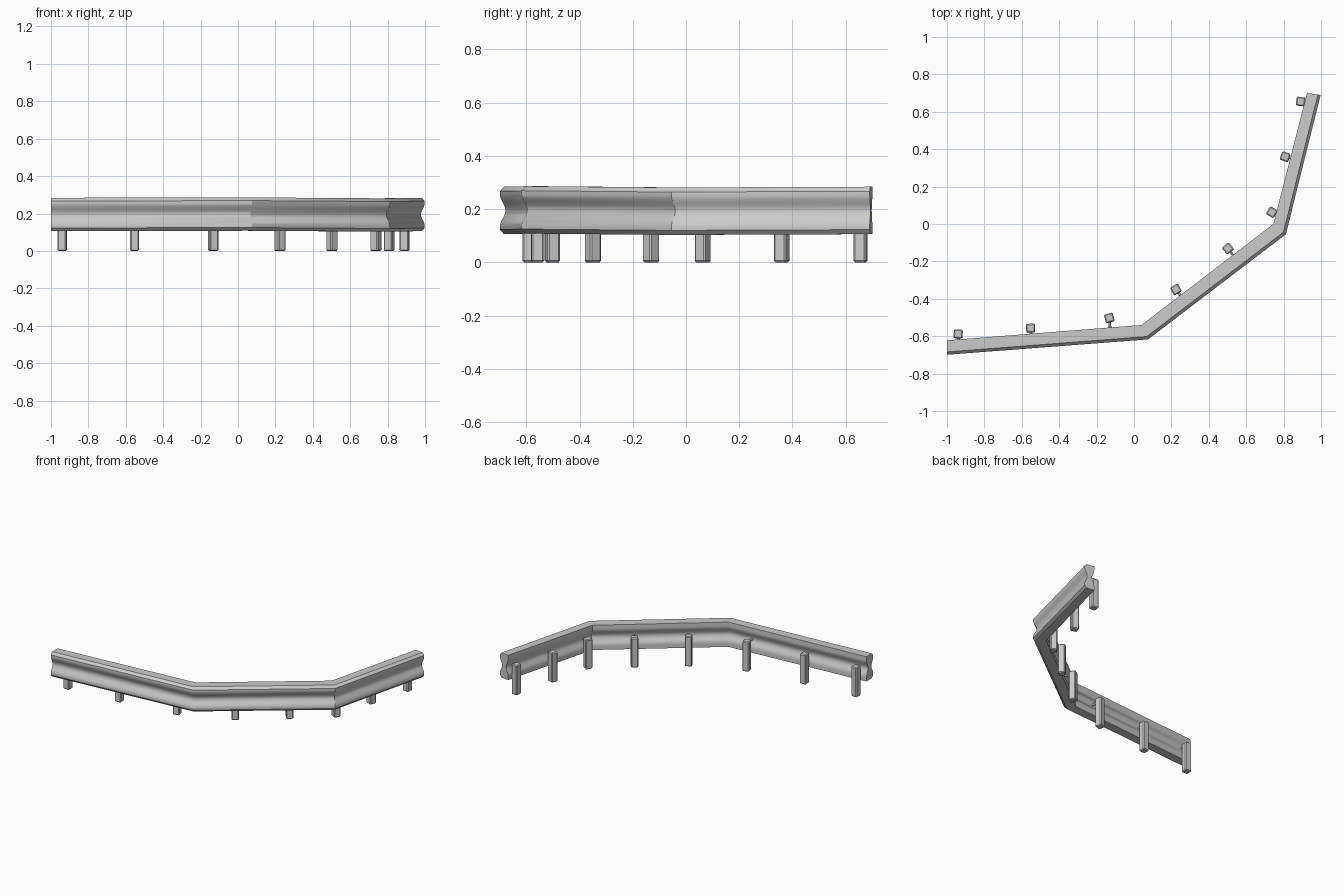
import bpy, bmesh, math
from mathutils import Vector

if "Cube" in bpy.data.objects:
    bpy.data.objects.remove(bpy.data.objects["Cube"])

# Front and back edge of the rail in plan, with slight height drift
FRONT = [Vector(p) for p in [(-1, -.699), (.075, -.617), (.812, -.055), (.998, .69)]]
BACK = [Vector(p) for p in [(-1, -.622), (.04, -.54), (.745, .0), (.925, .70)]]
DRIFT = [0, .002, -.003, 0]
MID_Z, HALF = .195, .089


def finish(bm, name):
    bmesh.ops.recalc_face_normals(bm, faces=bm.faces)
    me = bpy.data.meshes.new(name)
    bm.to_mesh(me)
    bm.free()
    ob = bpy.data.objects.new(name, me)
    bpy.context.collection.objects.link(ob)
    me.shade_smooth()
    me.set_sharp_from_angle(angle=math.radians(30))
    return ob


# Rail section: (fraction from front to back, height), grooved on both faces
def groove(z, depth):
    return depth * (.5 + .5 * math.cos(math.pi * min(1, abs(z) / .06)))


N = 16
heights = [-.072 + .144 * i / N for i in range(N + 1)]
section = [(.2, -HALF)] + [(groove(z, .27), z) for z in heights] + [(.2, HALF)]
section += [(1, HALF)] + [(1 - groove(z, .24), z) for z in reversed(heights)] + [(1, -HALF)]

bm = bmesh.new()
rings = [[bm.verts.new((*f.lerp(b, u), MID_Z + z + d)) for u, z in section]
         for f, b, d in zip(FRONT, BACK, DRIFT)]
n = len(section)
for r, s in zip(rings, rings[1:]):
    for i in range(n):
        j = (i + 1) % n
        bm.faces.new((r[i], r[j], s[j], s[i]))
bm.faces.new(rings[0])
bm.faces.new(rings[-1])
finish(bm, "guard_rail")


# Nearest point on the rail's centre line
def nearest(p):
    mids = [f.lerp(b, .5) for f, b in zip(FRONT, BACK)]
    best = []
    for a, b in zip(mids, mids[1:]):
        d = b - a
        t = max(0, min(1, (p - a).dot(d) / d.dot(d)))
        best.append(a + d * t)
    return min(best, key=lambda q: (q - p).length)


# Posts behind the rail: (x, y, turn in degrees), each with a bolt to the rail
POSTS = [(-.94, -.588, -4), (-.553, -.557, 2), (-.132, -.502, 15), (.224, -.35, 31),
         (.502, -.131, 40), (.737, .063, 58), (.808, .36, 70), (.891, .655, 82)]
for k, (x, y, turn) in enumerate(POSTS, 1):
    bm = bmesh.new()
    bmesh.ops.create_cube(bm, size=1)
    bmesh.ops.scale(bm, vec=(.048, .048, .215), verts=bm.verts)
    bmesh.ops.bevel(bm, geom=bm.edges[:], offset=.006, segments=1, affect='EDGES')
    post = finish(bm, f"post_{k}")
    post.location = (x, y, .1075)
    post.rotation_euler.z = math.radians(turn)

    p = Vector((x, y))
    q = nearest(p)
    d = (q - p).to_3d()
    bm = bmesh.new()
    bmesh.ops.create_cone(bm, cap_ends=True, segments=12, radius1=.007, radius2=.007,
                          depth=d.length)
    bolt = finish(bm, f"bolt_{k}")
    bolt.location = (*((p + q) / 2), MID_Z)
    bolt.rotation_euler = d.to_track_quat('Z', 'Y').to_euler()
